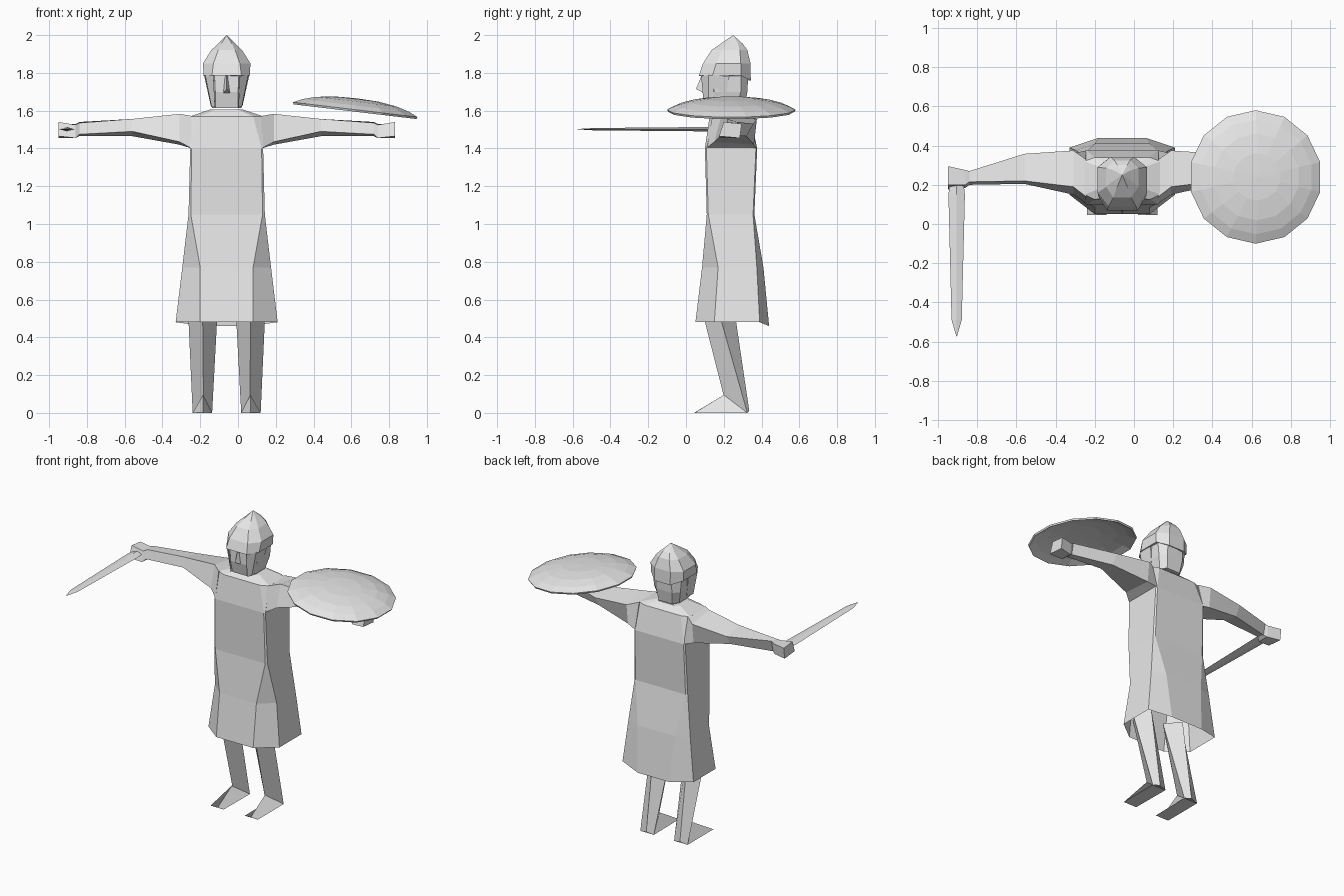
import bpy, bmesh, math
from mathutils import Matrix

CX = -0.06  # the figure's own centre line

grey = bpy.data.materials.new("light grey")
grey.diffuse_color = (0.8, 0.8, 0.8, 1)


def finish(bm, name):
    bmesh.ops.remove_doubles(bm, verts=bm.verts, dist=0.0005)
    bmesh.ops.recalc_face_normals(bm, faces=bm.faces)
    me = bpy.data.meshes.new(name)
    bm.to_mesh(me)
    bm.free()
    me.materials.append(grey)
    ob = bpy.data.objects.new(name, me)
    bpy.context.collection.objects.link(ob)
    return ob


def loft(name, rings, side=1, caps=(True, True), cx=CX):
    """Skin equal-sized rings of points; x is measured from cx."""
    bm = bmesh.new()
    vs = [[bm.verts.new((cx + side * x, y, z)) for x, y, z in r] for r in rings]
    n = len(vs[0])
    for a, b in zip(vs, vs[1:]):
        for i in range(n):
            j = (i + 1) % n
            bm.faces.new((a[i], a[j], b[j], b[i]))
    if caps[0]:
        bm.faces.new(vs[0])
    if caps[1]:
        bm.faces.new(vs[-1])
    return finish(bm, name)


def eight(z, fx, fy, sx, sfy, sby, bx, by, zb=None):
    """Eight-sided ring: front pair, side pairs, back pair."""
    zb = z if zb is None else zb
    return [(-fx, fy, z), (fx, fy, z), (sx, sfy, z), (sx, sby, z),
            (bx, by, zb), (-bx, by, zb), (-sx, sby, z), (-sx, sfy, z)]


# Tunic, open at the hem
loft("tunic", [
    eight(0.48, 0.14, 0.05, 0.27, 0.15, 0.39, 0.12, 0.44, 0.46),
    eight(0.77, 0.14, 0.085, 0.235, 0.17, 0.375, 0.14, 0.41),
    eight(1.05, 0.19, 0.11, 0.202, 0.118, 0.355, 0.19, 0.362),
    eight(1.40, 0.185, 0.10, 0.193, 0.108, 0.37, 0.185, 0.377),
    eight(1.57, 0.14, 0.125, 0.193, 0.15, 0.32, 0.14, 0.34),
    eight(1.605, 0.06, 0.16, 0.09, 0.19, 0.28, 0.06, 0.30),
], caps=(False, True))

# Head, helmet and nose
loft("head", [
    eight(1.615, 0.06, 0.11, 0.078, 0.17, 0.27, 0.05, 0.31),
    eight(1.70, 0.06, 0.09, 0.10, 0.15, 0.29, 0.06, 0.325),
    eight(1.80, 0.065, 0.09, 0.11, 0.14, 0.29, 0.06, 0.33),
])
loft("helmet", [
    eight(1.785, 0.078, 0.068, 0.122, 0.14, 0.29, 0.06, 0.343, 1.76),
    eight(1.85, 0.07, 0.09, 0.126, 0.16, 0.29, 0.06, 0.342),
    eight(1.92, 0.045, 0.135, 0.082, 0.19, 0.285, 0.04, 0.325),
    eight(1.955, 0.028, 0.185, 0.045, 0.22, 0.275, 0.025, 0.30),
    [(0, 0.25, 2.0)] * 8,
], caps=(True, False))
loft("nose", [
    [(-0.022, 0.10, 1.69), (0.022, 0.10, 1.69), (0, 0.053, 1.715)],
    [(-0.012, 0.10, 1.79), (0.012, 0.10, 1.79), (0, 0.082, 1.785)],
])

for side, tag in ((-1, "right"), (1, "left")):
    # Cheek guards hanging from the helmet
    loft(tag + "_cheek_guard", [
        [(0.062, 0.095, 1.62), (0.08, 0.12, 1.62), (0.085, 0.20, 1.63), (0.06, 0.20, 1.63)],
        [(0.07, 0.08, 1.79), (0.114, 0.12, 1.79), (0.118, 0.23, 1.78), (0.06, 0.23, 1.78)],
    ], side)

    # Arm from shoulder to fist: lower front, upper front, upper back, lower back
    sections = [
        (0.185, (0.105, 1.40), (0.14, 1.572), (0.33, 1.572), (0.375, 1.40)),
        (0.25, (0.15, 1.435), (0.19, 1.583), (0.375, 1.555), (0.36, 1.42)),
        (0.50, (0.205, 1.49), (0.22, 1.556), (0.358, 1.53), (0.32, 1.465)),
        (0.78, (0.20, 1.475), (0.215, 1.535), (0.27, 1.54), (0.255, 1.465)),
        (0.80, (0.185, 1.455), (0.20, 1.525), (0.275, 1.53), (0.265, 1.455)),
        (0.89, (0.175, 1.465), (0.20, 1.54), (0.295, 1.53), (0.285, 1.455)),
    ]
    loft(tag + "_arm", [[(x, y, z) for y, z in pts] for x, *pts in sections], side)

    # Leg: front edge, outer edge, back edge, inner edge
    loft(tag + "_leg", [
        [(0.128, 0.07, 0.60), (0.207, 0.155, 0.60), (0.128, 0.248, 0.60), (0.045, 0.155, 0.60)],
        [(0.123, 0.20, 0.09), (0.18, 0.325, 0.0), (0.128, 0.335, 0.01), (0.077, 0.325, 0.0)],
    ], side)

    # Wedge foot with a wide toe edge
    loft(tag + "_foot", [
        [(0.08, 0.045, 0.0), (0.18, 0.045, 0.0), (0.125, 0.045, 0.002)],
        [(0.077, 0.325, 0.0), (0.18, 0.325, 0.0), (0.125, 0.20, 0.095)],
    ], side)

# Sword: flat diamond blade pointing forward
blade = [(0.24, 0.032, 0.012), (0.15, 0.042, 0.012), (-0.49, 0.026, 0.006), (-0.575, 0.001, 0.001)]
loft("sword", [[(-w, y, 1.502), (0, y, 1.502 + t), (w, y, 1.502), (0, y, 1.502 - t)]
               for y, w, t in blade], cx=-0.905)

# Shield: shallow fourteen-sided dome, tilted outward
bm = bmesh.new()
rows = []
for r, h in ((0.338, 0.0), (0.29, 0.022), (0.22, 0.042), (0.12, 0.056)):
    rows.append([bm.verts.new((r * math.sin(i * math.tau / 14),
                               r * math.cos(i * math.tau / 14), h)) for i in range(14)])
top = bm.verts.new((0, 0, 0.06))
for a, b in zip(rows, rows[1:]):
    for i in range(14):
        j = (i + 1) % 14
        bm.faces.new((a[i], a[j], b[j], b[i]))
for i in range(14):
    bm.faces.new((rows[-1][i], rows[-1][(i + 1) % 14], top))
bm.transform(Matrix.Translation((0.62, 0.24, 1.60)) @ Matrix.Rotation(math.radians(6.8), 4, 'Y'))
shield = finish(bm, "shield")
rim = shield.modifiers.new("thickness", 'SOLIDIFY')
rim.thickness = 0.012
rim.offset = 0
